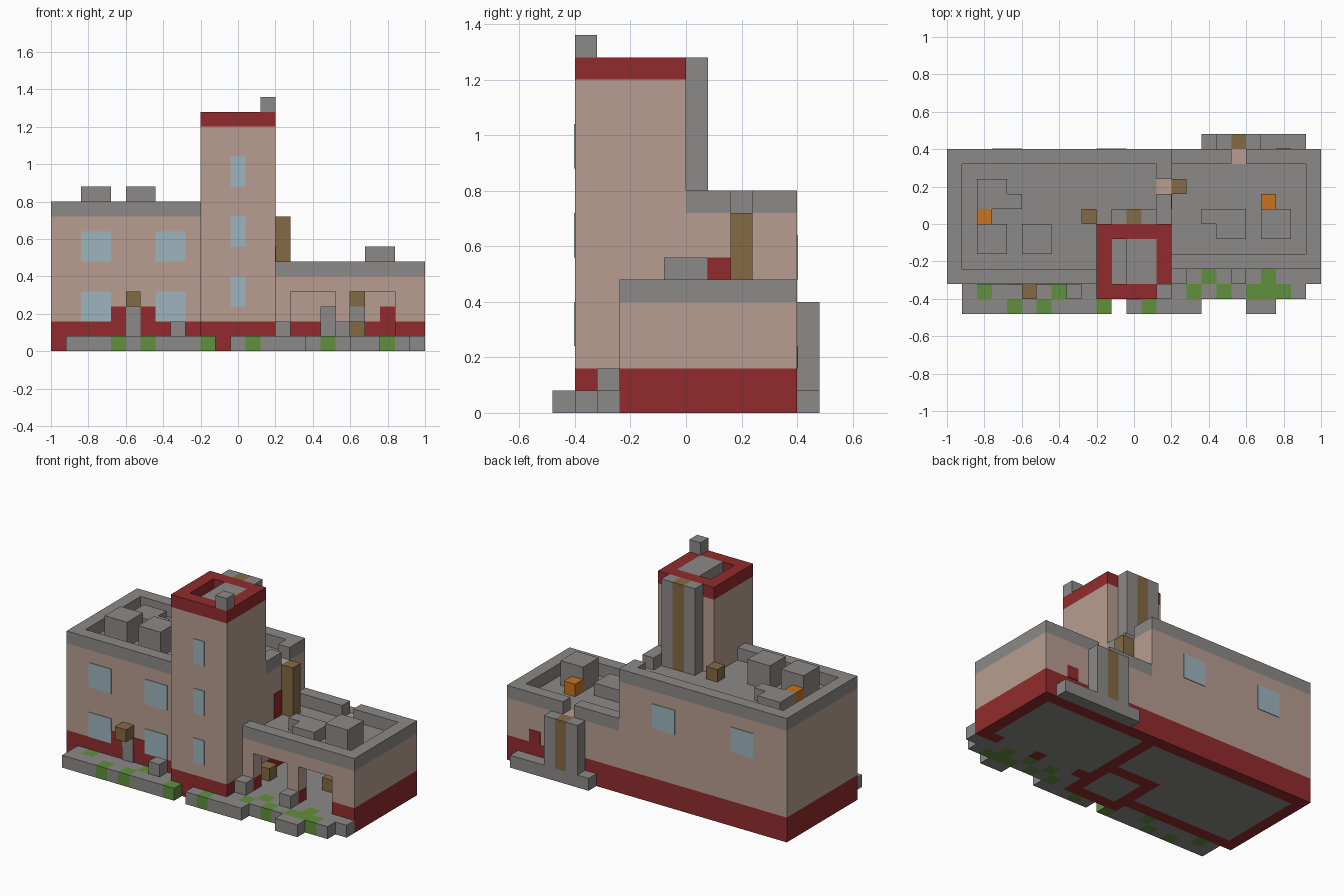
import bpy
import bmesh

U = 0.08          # size of one block
EPS = 0.004       # thickness of painted plates

if "Cube" in bpy.data.objects:
    bpy.data.objects.remove(bpy.data.objects["Cube"], do_unlink=True)


def material(name, hexcode):
    rgb = [int(hexcode[i:i + 2], 16) / 255 for i in (0, 2, 4)]
    col = [c / 12.92 if c < 0.04 else ((c + 0.055) / 1.055) ** 2.4 for c in rgb] + [1]
    m = bpy.data.materials.new(name)
    m.use_nodes = True
    m.diffuse_color = col
    m.node_tree.nodes["Principled BSDF"].inputs["Base Color"].default_value = col
    return m


STONE = material("stone grey", "8C8A88")
PLASTER = material("pink plaster", "B89E91")
RED = material("brick red", "922B2D")
GLASS = material("window blue", "9DB5BD")
WOOD = material("wood brown", "846A44")
GRASS = material("grass green", "60903D")
ORANGE = material("orange", "C87320")


def blocks(name, mat, *boxes):
    """One object made of boxes (x0, x1, y0, y1, z0, z1) in block units."""
    bm = bmesh.new()
    for x0, x1, y0, y1, z0, z1 in boxes:
        cube = bmesh.ops.create_cube(bm, size=1)["verts"]
        for v in cube:
            v.co.x = (x1 if v.co.x > 0 else x0) * U - 1
            v.co.y = (y1 if v.co.y > 0 else y0) * U - 0.48
            v.co.z = (z1 if v.co.z > 0 else z0) * U
    mesh = bpy.data.meshes.new(name)
    bm.to_mesh(mesh)
    bm.free()
    mesh.materials.append(mat)
    ob = bpy.data.objects.new(name, mesh)
    bpy.context.collection.objects.link(ob)
    return ob


def wall(name, x0, x1, y0, y1, top, cap=STONE, parapet=None):
    """Red plinth, plaster body and a parapet, which may have gaps."""
    blocks(name + "_plinth", RED, (x0, x1, y0, y1, 0, 2))
    blocks(name + "_body", PLASTER, (x0, x1, y0, y1, 2, top - 1))
    blocks(name + "_parapet", cap,
           *[(*p, top - 1, top) for p in parapet or [(x0, x1, y0, y1)]])


def plate(name, mat, x0, x1, y, z0, z1, out=-1, lift=1):
    """Thin painted plate on a wall that faces along y."""
    t = out * lift * EPS / U
    blocks(name, mat, (x0, x1, min(y, y + t), max(y, y + t), z0, z1))


# Tall left building
wall("left_front_wall", 0, 10, 2, 3, 10)
wall("left_side_wall", 0, 1, 3, 10, 10)
wall("left_back_wall", 0, 15, 10, 11, 10)
wall("left_inner_wall", 14, 15, 6, 10, 10, parapet=[(14, 15, 6, 8), (14, 15, 9, 10)])
blocks("left_roof", STONE, (1, 10, 3, 10, 8, 9), (10, 14, 6, 10, 8, 9))

# Low right building
wall("right_side_wall", 24, 25, 3, 11, 6)
wall("right_back_wall", 15, 24, 10, 11, 6, parapet=[(15, 19, 10, 11), (20, 24, 10, 11)])
for i, (a, b) in enumerate([(15, 16), (19, 20), (23, 24)]):
    wall(f"porch_pier_{i}", a, b, 3, 4, 6)
for i, a in enumerate((16, 20)):
    blocks(f"porch_lintel_{i}", PLASTER, (a, a + 3, 3, 4, 4, 5))
    blocks(f"porch_parapet_{i}", STONE, (a, a + 3, 3, 4, 5, 6))
    blocks(f"porch_sill_{i}", STONE, (a, a + 3, 3, 4, 0, 1))
blocks("right_roof", STONE, (15, 24, 4, 10, 4, 5))

# Tower
wall("tower_front", 10, 15, 1, 2, 16, RED)
wall("tower_back", 10, 15, 5, 6, 16, RED)
wall("tower_side_right", 10, 11, 2, 5, 16, RED)
wall("tower_side_left", 14, 15, 2, 5, 16, RED)
blocks("tower_roof", STONE, (11, 14, 2, 5, 14, 15))
blocks("tower_hatch", STONE, (12, 14, 2, 5, 15, 16))
blocks("tower_corner_block", STONE, (14, 15, 1, 2, 16, 17))

# Inner ground floors
blocks("inner_floor", STONE, (1, 10, 3, 10, 0, 1), (10, 14, 6, 10, 0, 1),
       (11, 14, 2, 5, 0, 1), (15, 24, 4, 10, 0, 1))

# Windows
for x in (2, 7):
    for z in (2, 6):
        plate("front_window", GLASS, x, x + 2, 2, z, z + 2)
for x in (3, 10):
    plate("back_window", GLASS, x, x + 2, 11, 6, 8, out=1)
for z in (3, 7, 11):
    plate("tower_window", GLASS, 12, 13, 1, z, z + 2)

# Door with frame and canopy, and red patches on the walls
plate("door_frame", RED, 4, 7, 2, 2, 3)
plate("door", STONE, 5, 6, 2, 1, 3, lift=2)
blocks("door_canopy", WOOD, (5, 6, 1, 2, 3, 4))
plate("back_patch", RED, 22, 23, 11, 2, 3, out=1)
plate("back_patch_inside", RED, 22, 23, 10, 2, 3)
blocks("roof_wall_patch", RED, (15, 15 + EPS / U, 7, 8, 5, 7))

# Chimneys: two stone ribs around a wooden strip
for name, x, y, z0, z1 in (("back", 18, 11, 1, 5), ("tower", 11, 6, 9, 16)):
    blocks(name + "_chimney_ribs", STONE, (x, x + 1, y, y + 1, z0, z1),
           (x + 2, x + 3, y, y + 1, z0, z1))
    blocks(name + "_chimney_core", WOOD, (x + 1, x + 2, y, y + 1, z0, z1))
blocks("back_chimney_base", STONE, (17, 24, 11, 12, 0, 1))
blocks("roof_post", WOOD, (15, 16, 8, 9, 5, 9))

# Roof clutter
blocks("left_roof_units", STONE, (2, 4, 4, 6, 9, 11), (5, 7, 4, 6, 9, 11))
blocks("left_roof_vent", STONE, (2, 4, 7, 9, 9, 10), (4, 5, 7, 8, 9, 10))
blocks("right_roof_unit", STONE, (21, 23, 5, 7, 5, 7))
blocks("right_roof_vent", STONE, (17, 20, 6, 7, 5, 6), (18, 20, 5, 6, 5, 6))
blocks("roof_lamps", ORANGE, (2, 3, 6, 7, 9, 10), (21, 22, 7, 8, 5, 6))
blocks("roof_crate", WOOD, (9, 10, 6, 7, 9, 10))

# Porch contents and loose stones
blocks("porch_crates", WOOD, (15, 16, 5, 6, 1, 2), (20, 21, 6, 7, 1, 2),
       (20, 21, 9, 10, 3, 4))
blocks("porch_shelves", STONE, (18, 19, 9, 10, 1, 3), (20, 21, 9, 10, 1, 3))
blocks("loose_stones", STONE, (8, 9, 1, 2, 1, 2), (15, 16, 2, 3, 1, 2),
       (19, 20, 2, 3, 1, 2))

# Pavement in front: s is stone, g is grass
PAVEMENT = (
    ".sssgsgsssg.sgsss...ss...",
    ".sgssssgss.....sgsgsgggs.",
    "...............ssgsgsgsss",
)
for kind, name, mat in (("s", "pavement", STONE), ("g", "grass_patches", GRASS)):
    cells = []
    for y, row in enumerate(PAVEMENT):
        start = None
        for x, c in enumerate(row + "."):
            if c == kind and start is None:
                start = x
            elif c != kind and start is not None:
                cells.append((start, x, y, y + 1, 0, 1))
                start = None
    blocks(name, mat, *cells)
